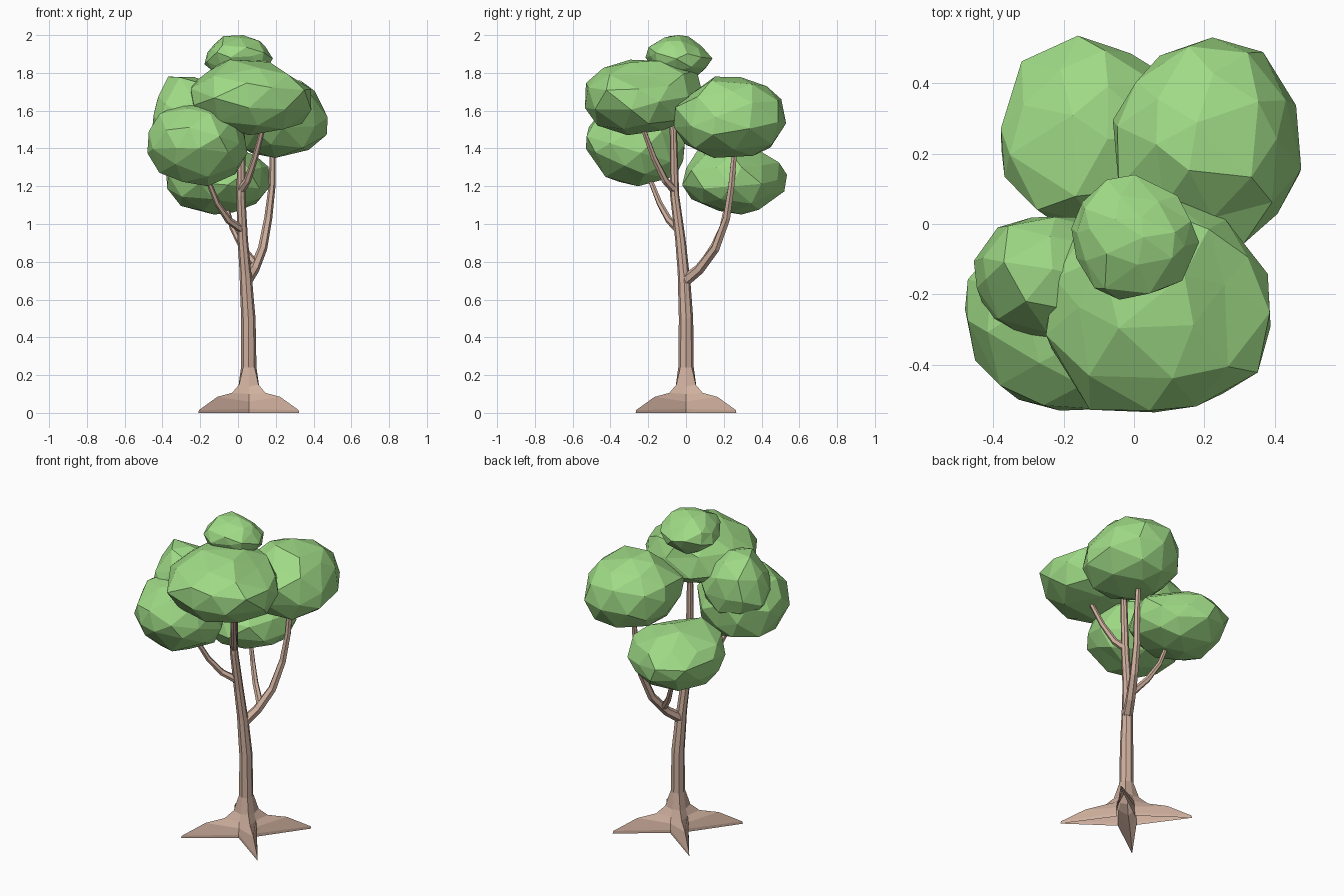
import bpy, bmesh, math, random
from mathutils import Vector, Matrix

cube = bpy.data.objects.get("Cube")
if cube:
    bpy.data.objects.remove(cube, do_unlink=True)


def material(name, color):
    m = bpy.data.materials.new(name)
    m.use_nodes = True
    m.diffuse_color = (*color, 1)
    bsdf = m.node_tree.nodes["Principled BSDF"]
    bsdf.inputs["Base Color"].default_value = (*color, 1)
    bsdf.inputs["Roughness"].default_value = 0.9
    return m


BARK = material("pale brown bark", (0.62, 0.43, 0.34))
LEAF = material("leaf green", (0.35, 0.71, 0.24))


def finish(name, bm, mat):
    bmesh.ops.recalc_face_normals(bm, faces=bm.faces)
    me = bpy.data.meshes.new(name)
    bm.to_mesh(me)
    bm.free()
    me.materials.append(mat)
    ob = bpy.data.objects.new(name, me)
    bpy.context.collection.objects.link(ob)
    return ob


def loft(name, rings, mat):
    """Skin a list of equal-length point rings into an open tube."""
    bm = bmesh.new()
    loops = [[bm.verts.new(p) for p in ring] for ring in rings]
    n = len(loops[0])
    for a, b in zip(loops, loops[1:]):
        for i in range(n):
            j = (i + 1) % n
            bm.faces.new((a[i], a[j], b[j], b[i]))
    return finish(name, bm, mat)


def limb(name, path, r0, r1, sides=6):
    """Tapered faceted tube along a path, its ends buried in other parts."""
    pts = [Vector(p) for p in path]
    rings = []
    for k, p in enumerate(pts):
        d = pts[min(k + 1, len(pts) - 1)] - pts[max(k - 1, 0)]
        u = d.cross(Vector((0, 1, 0))).normalized()
        v = u.cross(d).normalized()
        r = r0 + (r1 - r0) * k / (len(pts) - 1)
        rings.append([p + r * (math.cos(a) * u + math.sin(a) * v)
                      for a in (math.tau * i / sides for i in range(sides))])
    return loft(name, rings, BARK)


def foliage(name, low, high, seed, corners):
    """Faceted clump: an ellipsoid in a box, pulled towards its corner points."""
    rng = random.Random(seed)
    low, high = Vector(low), Vector(high)
    center, half = (low + high) / 2, (high - low) / 2
    pulls = [Vector([(p[i] - center[i]) / half[i] for i in range(3)]) for p in corners]
    bm = bmesh.new()
    bmesh.ops.create_icosphere(bm, subdivisions=2, radius=1)
    turn = Matrix.Rotation(rng.uniform(0, 3), 3, Vector((rng.random(), rng.random(), 1)))
    for v in bm.verts:
        wobble = Vector([rng.uniform(-0.1, 0.1) for _ in range(3)])
        d = (turn @ v.co + wobble).normalized()
        total, radius = 0.1, 0.1
        for p in pulls:
            w = math.exp(14 * (d.dot(p.normalized()) - 1))
            total += w
            radius += w * p.length
        v.co = d * (radius / total + rng.uniform(-0.05, 0.05))
    # Settle the clump exactly in its box
    for axis in range(3):
        vals = [v.co[axis] for v in bm.verts]
        a, b = min(vals), max(vals)
        for v in bm.verts:
            t = (v.co[axis] - a) / (b - a)
            v.co[axis] = low[axis] + t * (high[axis] - low[axis])
    return finish(name, bm, LEAF)


# Flared base with four pointed roots: (tip radius, tip z, valley radius, valley z)
base = Vector((0.057, 0, 0))
profile = [(0.377, 0, 0.075, 0), (0.373, 0.015, 0.075, 0.02), (0.235, 0.085, 0.073, 0.06),
           (0.125, 0.106, 0.068, 0.1), (0.072, 0.15, 0.055, 0.14), (0.043, 0.24, 0.041, 0.24)]
rings = []
for tip_r, tip_z, val_r, val_z in profile:
    ring = []
    for i in range(8):
        r, z = (tip_r, tip_z) if i % 2 else (val_r, val_z)
        a = i * math.pi / 4
        ring.append(base + Vector((r * math.cos(a), r * math.sin(a), z)))
    rings.append(ring)
loft("roots", rings, BARK)

# Trunk and the main stem above the fork
limb("trunk", [(0.057, 0, 0.23), (0.055, 0, 0.5), (0.047, -0.006, 0.62), (0.04, -0.012, 0.74)],
     0.041, 0.032, 8)
limb("main_stem", [(0.041, -0.011, 0.72), (0.025, -0.03, 0.92), (0.015, -0.06, 1.15),
                   (0.018, -0.065, 1.4), (0.02, -0.07, 1.6)], 0.031, 0.017, 8)

# Branches
limb("back_left_branch", [(0.045, -0.005, 0.7), (0.085, 0.07, 0.76), (0.13, 0.155, 0.87),
                          (0.16, 0.215, 1.03), (0.18, 0.24, 1.2), (0.185, 0.26, 1.42)],
     0.031, 0.015)
limb("back_right_branch", [(0.09, 0.09, 0.79), (0.02, 0.145, 0.88), (-0.03, 0.19, 0.98),
                           (-0.07, 0.22, 1.12)], 0.02, 0.012)
limb("front_right_branch", [(0.022, -0.04, 0.97), (-0.05, -0.09, 1.02), (-0.11, -0.14, 1.11),
                            (-0.17, -0.2, 1.26)], 0.022, 0.013)
limb("front_left_branch", [(0.015, -0.06, 1.18), (0.05, -0.11, 1.23), (0.09, -0.17, 1.35),
                           (0.14, -0.24, 1.54)], 0.023, 0.013)

# Foliage clumps: box, seed and the points that give each its outline
foliage("front_foliage", (-0.25, -0.535, 1.47), (0.388, 0.08, 1.87), 3,
        [(-.25, -.3, 1.65), (-.2, -.45, 1.65), (0, -.53, 1.68), (.22, -.49, 1.64),
         (.35, -.4, 1.62), (.38, -.24, 1.7), (.37, -.22, 1.57), (.29, -.06, 1.68),
         (.1, .07, 1.7), (.03, -.33, 1.87), (0, -.05, 1.86), (.23, -.2, 1.79),
         (-.18, -.2, 1.8), (.04, -.4, 1.48), (.1, -.1, 1.5)])
foliage("right_foliage_lower", (-0.48, -0.53, 1.2), (0.05, 0, 1.64), 5,
        [(-.47, -.19, 1.42), (-.39, -.43, 1.48), (-.33, -.49, 1.42), (-.16, -.53, 1.48),
         (-.07, -.49, 1.4), (-.38, -.25, 1.24), (-.12, -.2, 1.2), (.04, -.3, 1.42),
         (.01, -.2, 1.32), (-.2, -.34, 1.64), (-.42, -.1, 1.4), (-.2, 0, 1.4)])
foliage("right_foliage_upper", (-0.455, -0.34, 1.36), (-0.04, 0.02, 1.78), 8,
        [(-.39, -.12, 1.78), (-.2, -.12, 1.77), (-.43, -.15, 1.64), (-.45, -.07, 1.55),
         (-.3, .01, 1.55), (-.18, .02, 1.6)])
foliage("back_left_foliage", (-0.06, -0.065, 1.35), (0.475, 0.53, 1.78), 11,
        [(-.06, .26, 1.55), (.03, .45, 1.56), (.14, .53, 1.5), (.31, .52, 1.55),
         (.47, .35, 1.6), (.47, .15, 1.45), (.35, -.04, 1.6), (.1, -.06, 1.55),
         (.2, .26, 1.78), (.3, .44, 1.71), (.22, .18, 1.35), (.3, .46, 1.39),
         (.2, .04, 1.69), (.38, .2, 1.74)])
foliage("back_right_foliage", (-0.378, -0.02, 1.05), (0.17, 0.535, 1.42), 14,
        [(-.37, .27, 1.22), (-.27, .48, 1.25), (-.17, .53, 1.24), (.03, .45, 1.25),
         (.17, .2, 1.22), (.04, .15, 1.36), (-.2, .05, 1.42), (-.05, -.02, 1.26),
         (-.15, .2, 1.05), (-.1, .44, 1.09), (0, .12, 1.09), (-.3, .2, 1.11),
         (-.1, .45, 1.37), (-.33, .1, 1.3)])
foliage("top_foliage", (-0.178, -0.215, 1.76), (0.185, 0.14, 2.0), 17,
        [(0, -.04, 2), (.14, -.05, 1.95), (.18, -.11, 1.84), (-.17, -.05, 1.84),
         (-.13, -.05, 1.91), (.06, -.21, 1.91), (-.1, -.19, 1.92), (-.05, .14, 1.84),
         (.03, .05, 1.96), (0, .05, 1.76), (.05, -.18, 1.84)])
